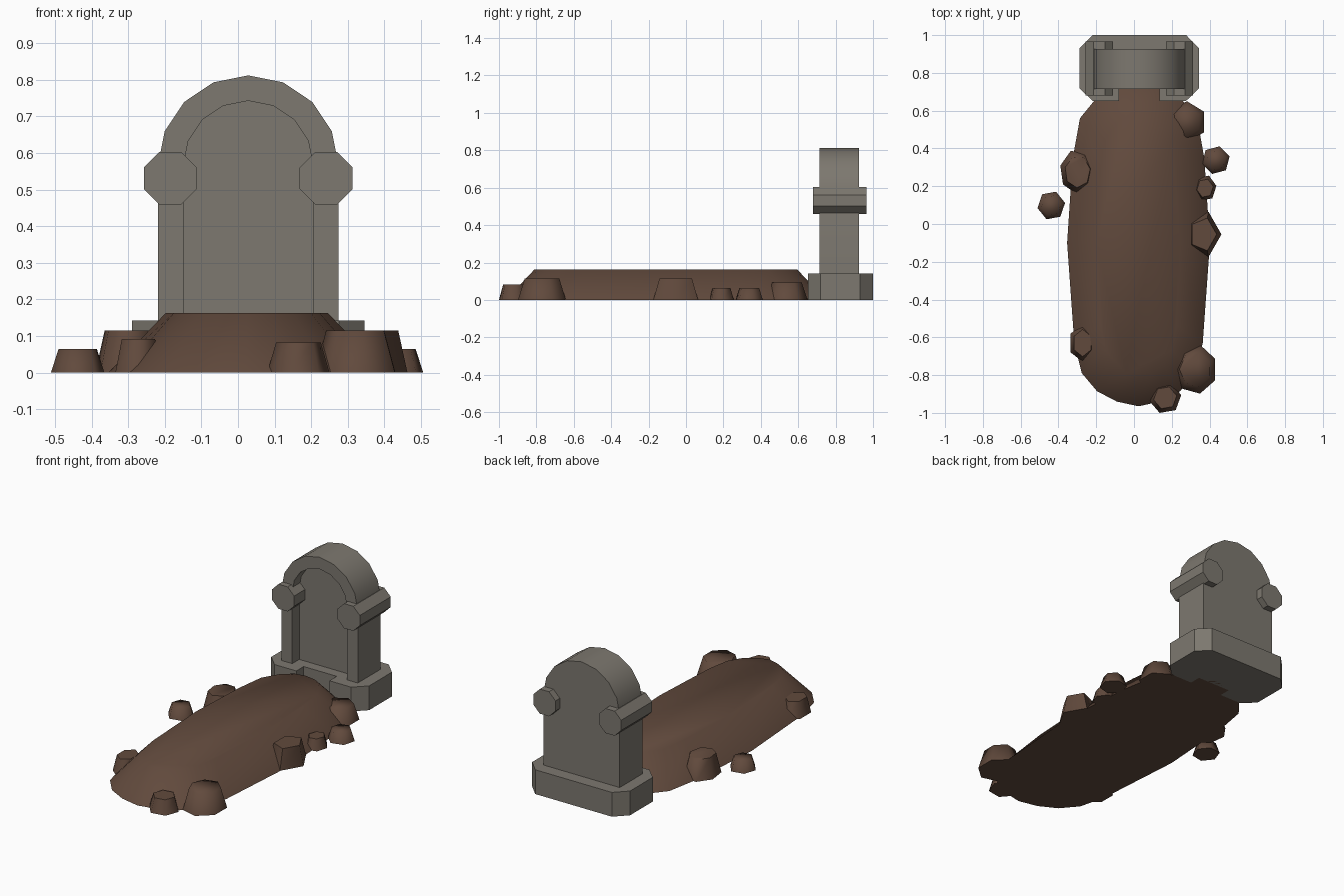
import bpy, bmesh, math

if "Cube" in bpy.data.objects:
    bpy.data.objects.remove(bpy.data.objects["Cube"])

def material(name, rgb):
    m = bpy.data.materials.new(name)
    m.diffuse_color = (*rgb, 1)
    m.use_nodes = True
    m.node_tree.nodes["Principled BSDF"].inputs["Base Color"].default_value = m.diffuse_color
    return m

STONE = material("grey stone", (0.205, 0.188, 0.16))
EARTH = material("brown earth", (0.12, 0.068, 0.046))

def loft(name, rings, mat, angle=40):
    """Closed solid from rings of 3D points, capped at both ends."""
    bm = bmesh.new()
    rows = [[bm.verts.new(p) for p in ring] for ring in rings]
    n = len(rows[0])
    for a, b in zip(rows, rows[1:]):
        for i in range(n):
            j = (i + 1) % n
            bm.faces.new((a[i], a[j], b[j], b[i]))
    bm.faces.new(rows[0][::-1])
    bm.faces.new(rows[-1])
    bmesh.ops.recalc_face_normals(bm, faces=bm.faces)
    me = bpy.data.meshes.new(name)
    bm.to_mesh(me)
    bm.free()
    ob = bpy.data.objects.new(name, me)
    bpy.context.collection.objects.link(ob)
    me.materials.append(mat)
    bpy.ops.object.select_all(action='DESELECT')
    ob.select_set(True)
    bpy.context.view_layer.objects.active = ob
    bpy.ops.object.shade_smooth_by_angle(angle=math.radians(angle))
    return ob

def extrude_y(name, xz, y0, y1):
    return loft(name, [[(x, y, z) for x, z in xz] for y in (y0, y1)], STONE)

CX = 0.028       # headstone centre line
BASE_TOP = 0.142

def arch(r):
    """Arched outline, left foot over the top to the right foot."""
    pts = [(CX - r, BASE_TOP)]
    for i in range(9):
        a = math.pi - i * math.pi / 8
        pts.append((CX + r * math.cos(a), 0.565 + r * math.sin(a)))
    return pts + [(CX + r, BASE_TOP)]

# headstone: back slab and raised arched frame in front
extrude_y("headstone_slab", arch(0.247), 0.78, 0.926)
extrude_y("headstone_frame", arch(0.247) + arch(0.1775)[::-1], 0.715, 0.78)

# octagonal bars through the shoulders
for side, label in ((-1, "left"), (1, "right")):
    r = 0.072 / math.cos(math.pi / 8)
    octagon = [(CX + side * 0.2125 + r * math.cos((i + 0.5) * math.pi / 4),
                0.531 + r * math.sin((i + 0.5) * math.pi / 4)) for i in range(8)]
    bar = extrude_y("shoulder_bar_" + label, octagon, 0.68, 0.966)
    bpy.ops.object.shade_smooth_by_angle(angle=math.radians(50))

# plinth with chamfered corners and a front notch
half = [(0.107, 0.72), (0.107, 0.652), (0.248, 0.652), (0.317, 0.72), (0.317, 0.93), (0.248, 1.0)]
plan = [(CX + x, y) for x, y in half] + [(CX - x, y) for x, y in half[::-1]]
loft("plinth", [[(x, y, z) for x, y in plan] for z in (0, BASE_TOP)], STONE)

# grave mound with sloping sides
MX, MY = 0.024, -0.11
side = [(0.115, -0.94), (0.22, -0.885), (0.3, -0.79), (0.34, -0.63), (0.378, -0.1),
        (0.348, 0.35), (0.31, 0.56), (0.22, 0.67), (0.115, 0.735)]
plan = ([(0, -0.965)] + side + [(0, 0.75)] + [(-x, y) for x, y in side[::-1]])
bottom = [(MX + x, y, 0) for x, y in plan]
top = [(MX + x * 0.585, MY + (y - MY) * 0.819, 0.163) for x, y in plan]
loft("earth_mound", [bottom, top], EARTH, 60)

# clods: x, y, half width, half depth, height, sides, turn in degrees
clods = [
    (-0.298, 0.273, 0.092, 0.113, 0.115, 7, 10),
    (-0.438, 0.098, 0.073, 0.073, 0.064, 6, 10),
    (0.433, 0.338, 0.073, 0.073, 0.064, 6, 15),
    (0.376, 0.190, 0.060, 0.066, 0.064, 6, 10),
    (0.373, -0.055, 0.090, 0.120, 0.115, 5, 0),
    (0.320, -0.770, 0.110, 0.128, 0.115, 7, 25),
    (0.165, -0.920, 0.085, 0.080, 0.082, 6, 10),
    (0.280, 0.540, 0.090, 0.110, 0.092, 6, 30),
    (-0.272, -0.630, 0.063, 0.100, 0.092, 6, 30),
]
for k, (x, y, rx, ry, h, n, turn) in enumerate(clods):
    ang = [math.radians(turn) + i * math.tau / n for i in range(n)]
    # fit the polygon exactly to the given half sizes
    cs, sn = [math.cos(a) for a in ang], [math.sin(a) for a in ang]
    fit = lambda v: [2 * (t - min(v)) / (max(v) - min(v)) - 1 for t in v]
    ring = list(zip(fit(cs), fit(sn)))
    loft("earth_clod_%d" % (k + 1),
         [[(x + u * rx * s, y + v * ry * s, z) for u, v in ring] for s, z in ((1, 0), (0.72, h))],
         EARTH, 75)
